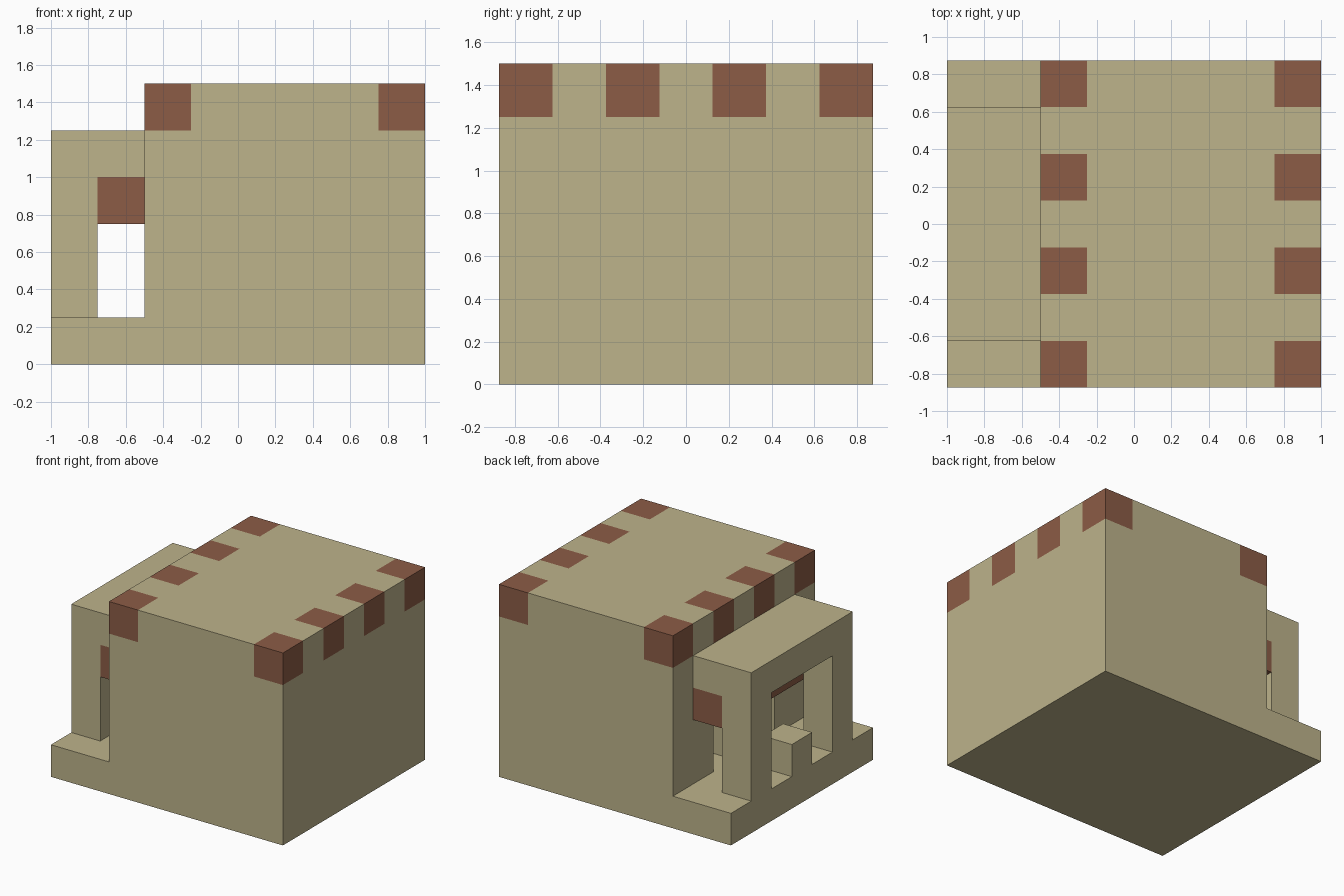
import bpy, bmesh
from itertools import product
from mathutils import Vector

cube = bpy.data.objects.get("Cube")
if cube:
    bpy.data.objects.remove(cube, do_unlink=True)

CELL = 0.25
ORIGIN = Vector((-1.0, -0.875, 0.0))


def material(name, rgb):
    m = bpy.data.materials.new(name)
    m.use_nodes = True
    m.diffuse_color = (*rgb, 1)
    m.node_tree.nodes["Principled BSDF"].inputs["Base Color"].default_value = (*rgb, 1)
    return m


clay = material("sand clay", (0.509, 0.451, 0.258))
wood = material("brown wood", (0.262, 0.107, 0.061))


def block(x, y, z):
    """Set of grid cells filling three half-open index ranges."""
    return set(product(range(*x), range(*y), range(*z)))


def build(name, cells, is_wood):
    """Skin the cells with outward faces, then merge flat regions of one colour."""
    bm = bmesh.new()
    for cell in cells:
        for axis, side in product(range(3), (0, 1)):
            near = list(cell)
            near[axis] += 2 * side - 1
            if tuple(near) in cells:
                continue
            u, v = (axis + 1) % 3, (axis + 2) % 3
            corners = []
            for a, b in ((0, 0), (1, 0), (1, 1), (0, 1)):
                p = Vector(cell)
                p[axis] += side
                p[u] += a
                p[v] += b
                corners.append(bm.verts.new(ORIGIN + p * CELL))
            face = bm.faces.new(corners if side else corners[::-1])
            face.material_index = int(is_wood(cell))
    bmesh.ops.remove_doubles(bm, verts=bm.verts, dist=0.001)
    bmesh.ops.dissolve_limit(bm, angle_limit=0.01, verts=bm.verts,
                             edges=bm.edges, delimit={'MATERIAL'})
    mesh = bpy.data.meshes.new(name)
    bm.to_mesh(mesh)
    bm.free()
    mesh.materials.append(clay)
    mesh.materials.append(wood)
    bpy.context.collection.objects.link(bpy.data.objects.new(name, mesh))


# House: main block with a low terrace, a hollow room and a doorway
house = block((2, 8), (0, 7), (0, 6)) | block((0, 2), (0, 7), (0, 1))
house -= block((3, 7), (1, 6), (1, 5))
house -= block((2, 3), (2, 5), (1, 4))
# Low block in the middle of the doorway
house |= block((2, 3), (3, 4), (1, 2))
# Roof beam ends show on every other row of both side eaves
build("house", house, lambda c: c[2] == 5 and c[0] in (2, 7) and c[1] % 2 == 0)

# Porch: outer wall with a wide opening, a low middle block, and a roof
porch = block((0, 1), (1, 6), (1, 4)) - block((0, 1), (2, 5), (1, 4))
porch |= block((0, 1), (3, 4), (1, 2))
porch |= block((0, 2), (1, 6), (4, 5))
build("porch", porch, lambda c: False)

# Beam under the porch roof
build("porch_beam", block((1, 2), (1, 6), (3, 4)), lambda c: True)
